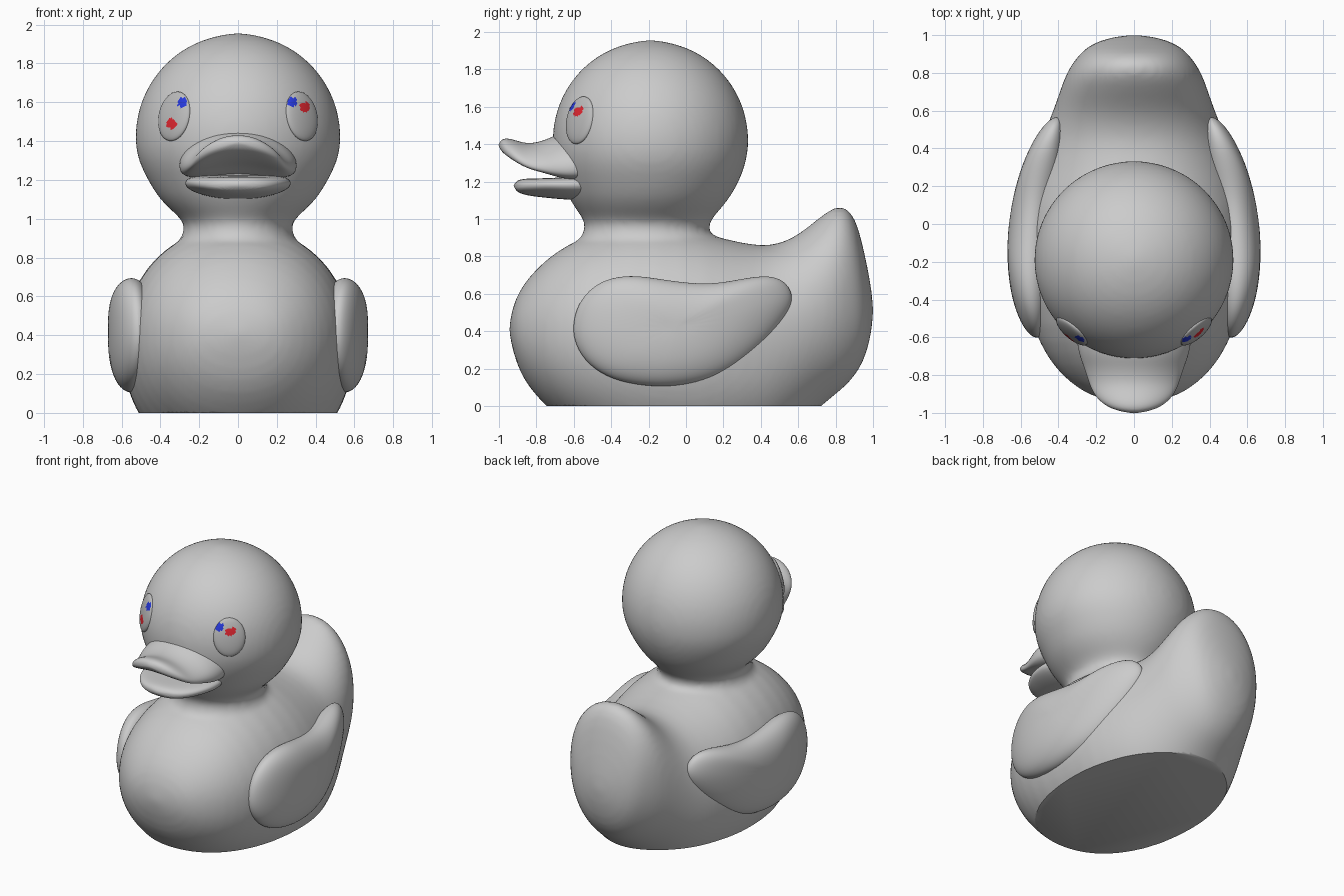
import bpy, bmesh
from math import sin, cos, pi, radians
from mathutils import Vector

if "Cube" in bpy.data.objects:
    bpy.data.objects.remove(bpy.data.objects["Cube"])

SEG = 32


def oval(n=2.0, seg=SEG):
    """Unit superellipse as a list of (u, v)."""
    pts = []
    for i in range(seg):
        c, s = cos(2 * pi * i / seg), sin(2 * pi * i / seg)
        pts.append((abs(c) ** (2 / n) * (1 if c > 0 else -1),
                    abs(s) ** (2 / n) * (1 if s > 0 else -1)))
    return pts


def loft(bm, first, rings, last):
    """Skin a stack of rings closed by a pole point at each end."""
    rows = [[bm.verts.new(p) for p in r] for r in rings]
    n = len(rows[0])
    for a, b in zip(rows, rows[1:]):
        for i in range(n):
            bm.faces.new((a[i], a[(i + 1) % n], b[(i + 1) % n], b[i]))
    for pole, row in ((first, rows[0]), (last, rows[-1])):
        v = bm.verts.new(pole)
        for i in range(n):
            bm.faces.new((row[i], row[(i + 1) % n], v))


def finish(name, bm, subdiv=0):
    bmesh.ops.recalc_face_normals(bm, faces=bm.faces)
    me = bpy.data.meshes.new(name)
    bm.to_mesh(me)
    bm.free()
    ob = bpy.data.objects.new(name, me)
    bpy.context.collection.objects.link(ob)
    if subdiv:
        m = ob.modifiers.new("round", 'SUBSURF')
        m.levels = m.render_levels = subdiv
    smooth(ob)
    return ob


def smooth(ob):
    bpy.ops.object.select_all(action='DESELECT')
    ob.select_set(True)
    bpy.context.view_layer.objects.active = ob
    bpy.ops.object.shade_smooth_by_angle(angle=radians(50))


# Body and upswept tail: y, bottom z, top z, half width
body = [(-.925, .29, .54, .19), (-.88, .155, .64, .285), (-.8, .05, .735, .385),
        (-.7, -.05, .825, .465), (-.55, -.15, .91, .54), (-.3, -.27, .98, .595),
        (0, -.3, .96, .605), (.2, -.29, .895, .575), (.4, -.25, .855, .51),
        (.5, -.2, .87, .47), (.6, -.12, .915, .43), (.7, -.02, 1.0, .395),
        (.8, .06, 1.075, .36), (.86, .11, 1.065, .32), (.91, .17, 1.0, .28),
        (.95, .24, .84, .23), (.985, .35, .67, .14)]
bm = bmesh.new()
loft(bm, (0, -.95, .41),
     [[(w * u, y, (a + b) / 2 + (b - a) / 2 * v) for u, v in oval(2.1)]
      for y, a, b, w in body], (0, 1.005, .51))

# Neck and head: z, half width, half depth
head = [(.78, .30, .36), (.88, .31, .365), (.93, .28, .335), (.97, .275, .332),
        (1.01, .305, .352), (1.06, .365, .395), (1.12, .42, .437), (1.2, .467, .477)]
head += [(1.42 + .535 * sin(radians(a)), .535 * cos(radians(a)), .53 * cos(radians(a)))
         for a in range(-12, 85, 12)]
loft(bm, (0, -.2, .7),
     [[(rx * u, -.19 - max(0, 1.2 - z) * .08 + ry * v, z) for u, v in oval()]
      for z, rx, ry in head], (0, -.19, 1.957))
duck = finish("body_and_head", bm, 1)

# Blend the two volumes into one skin
rm = duck.modifiers.new("blend", 'REMESH')
rm.mode = 'VOXEL'
rm.voxel_size = .022
sm = duck.modifiers.new("relax", 'SMOOTH')
sm.factor, sm.iterations = .5, 6
dg = bpy.context.evaluated_depsgraph_get()
me = bpy.data.meshes.new_from_object(duck.evaluated_get(dg))
duck.modifiers.clear()
duck.data = me

# Flat base
bm = bmesh.new()
bm.from_mesh(me)
bmesh.ops.bisect_plane(bm, geom=bm.verts[:] + bm.edges[:] + bm.faces[:],
                       plane_co=(0, 0, 0), plane_no=(0, 0, -1), clear_outer=True)
bmesh.ops.holes_fill(bm, edges=[e for e in bm.edges if e.is_boundary], sides=0)
bmesh.ops.recalc_face_normals(bm, faces=bm.faces)
bm.to_mesh(me)
bm.free()
smooth(duck)

# Wings: side outline (y, z) puffed into a curved pillow
outline = [(-.615, .42), (-.585, .55), (-.5, .645), (-.4, .69), (-.27, .703), (-.1, .673),
           (.1, .65), (.25, .67), (.42, .705), (.53, .68), (.58, .6), (.565, .52),
           (.5, .42), (.4, .305), (.25, .185), (.1, .125), (-.05, .103), (-.2, .1),
           (-.4, .135), (-.53, .22), (-.595, .32)]
CY, CZ = -.05, .42


def wing_point(side, y, z, s, d):
    y, z = CY + (y - CY) * s, CZ + (z - CZ) * s
    x = .553 - .245 * (y + .2) ** 2 + d * .12 * max(0, 1 - s ** 3) ** .5
    return (side * x, y, z)


levels = [(.3, 1), (.6, 1), (.85, 1), (.97, 1), (1, 1), (.97, -1), (.85, -1), (.6, -1), (.3, -1)]
for side, label in ((-1, "left"), (1, "right")):
    bm = bmesh.new()
    loft(bm, wing_point(side, CY, CZ, 0, 1),
         [[wing_point(side, y, z, s, d) for y, z in outline] for s, d in levels],
         wing_point(side, CY, CZ, 0, -1))
    finish("wing_" + label, bm, 2)


# Bill halves: y, half width, centre z, droop at the sides, half thickness
def bill(name, rows, tip):
    bm = bmesh.new()
    loft(bm, (0, -.4, rows[0][2]),
         [[(w * u, y, zc - drop * u * u + t * v) for u, v in oval(2.3)]
          for y, w, zc, drop, t in rows], tip)
    finish(name, bm, 2)


bill("upper_bill", [(-.5, .3, 1.34, .06, .13), (-.62, .307, 1.34, .07, .125),
                    (-.70, .288, 1.345, .075, .105), (-.76, .265, 1.345, .075, .075),
                    (-.84, .24, 1.347, .065, .055), (-.9, .215, 1.365, .05, .053),
                    (-.95, .17, 1.385, .035, .048), (-.985, .105, 1.393, .015, .035)],
     (0, -1.005, 1.396))
bill("lower_bill", [(-.5, .275, 1.165, -.02, .068), (-.65, .275, 1.163, -.02, .06),
                    (-.75, .25, 1.165, -.02, .052), (-.84, .2, 1.17, -.01, .047),
                    (-.9, .125, 1.175, 0, .036)], (0, -.925, 1.178))


# Eyes: flattened domes on the head with small coloured patches
def paint(name, rgb):
    m = bpy.data.materials.new(name)
    m.diffuse_color = (*rgb, 1)
    m.use_nodes = True
    m.node_tree.nodes["Principled BSDF"].inputs["Base Color"].default_value = m.diffuse_color
    return m


mats = [paint("eye_grey", (.5, .5, .5)), paint("eye_red", (.75, .02, .03)),
        paint("eye_blue", (.02, .04, .7))]
spots = {-1: [(1, -.342, 1.49), (2, -.288, 1.6)], 1: [(1, .345, 1.575), (2, .28, 1.6)]}
for side, label in ((-1, "left"), (1, "right")):
    n = Vector((side * .335, -.385, .11)).normalized()
    rot = n.to_track_quat('Z', 'Y')
    up = (Vector((0, 0, 1)) - n * n.z).normalized()
    across = up.cross(n)
    base = Vector((0, -.19, 1.42)) + n * .512
    bm = bmesh.new()
    bmesh.ops.create_uvsphere(bm, u_segments=40, v_segments=24, radius=1)
    for v in bm.verts:
        v.co = base + across * v.co.x * .105 + up * v.co.y * .13 + n * v.co.z * .03
    for f in bm.faces:
        c = f.calc_center_median()
        for k, x, z in spots[side]:
            if (c - base).dot(n) > 0 and (c.x - x) ** 2 + (c.z - z) ** 2 < .026 ** 2:
                f.material_index = k
    eye = finish("eye_" + label, bm)
    for m in mats:
        eye.data.materials.append(m)
